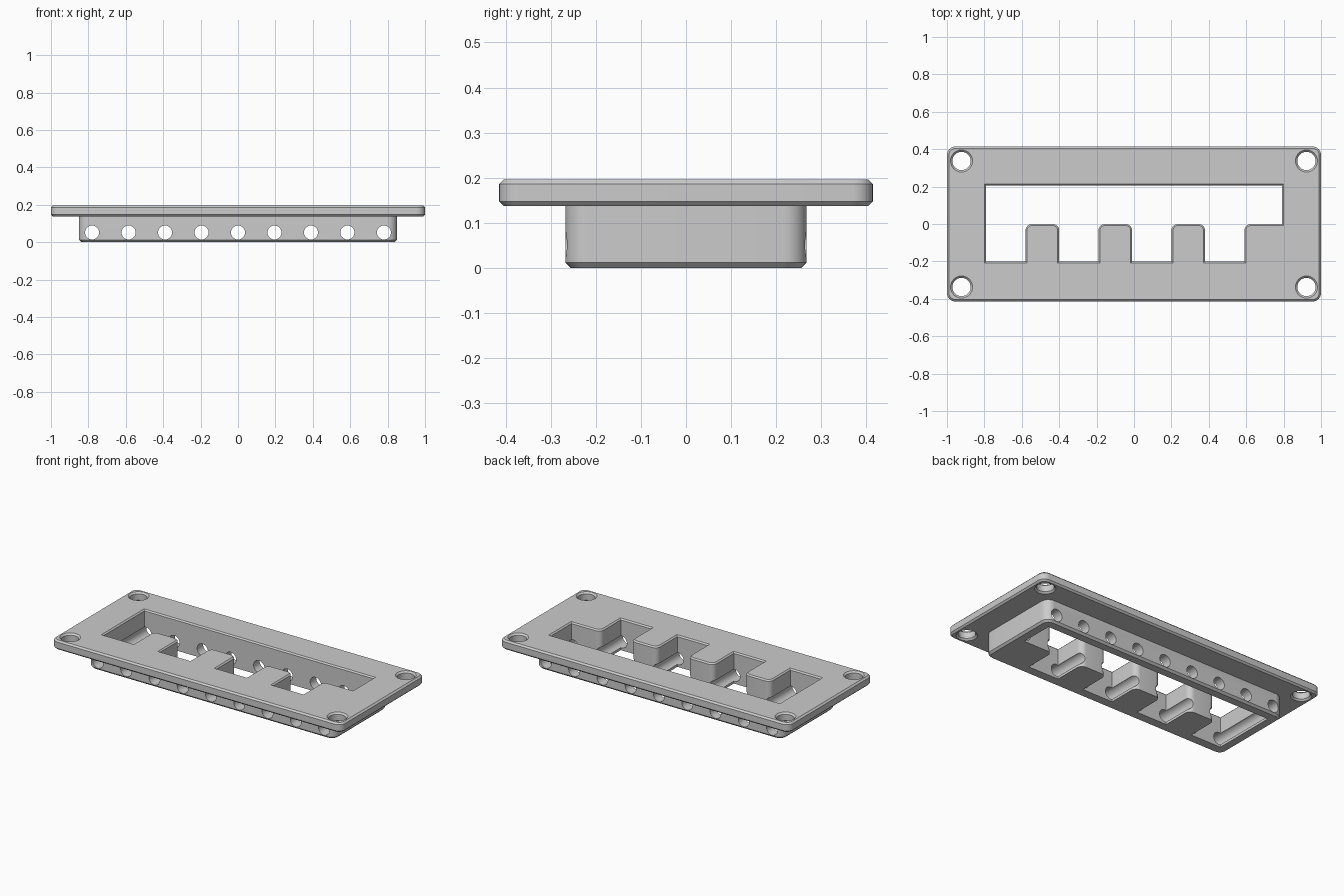
import bpy, bmesh, math
from mathutils import Vector

cube = bpy.data.objects.get("Cube")
if cube:
    bpy.data.objects.remove(cube, do_unlink=True)

gray = bpy.data.materials.new("plain gray")
gray.use_nodes = True
color = (0.6, 0.6, 0.6, 1)
gray.diffuse_color = color
gray.node_tree.nodes["Principled BSDF"].inputs["Base Color"].default_value = color


def fillet(corners, steps=8):
    """Counter-clockwise outline from (x, y, radius) corners at right angles."""
    pts = []
    for i, (x, y, r) in enumerate(corners):
        p = Vector((x, y))
        if r == 0:
            pts.append(p)
            continue
        a = (Vector(corners[i - 1][:2]) - p).normalized() * r
        b = (Vector(corners[(i + 1) % len(corners)][:2]) - p).normalized() * r
        for k in range(steps + 1):
            t = math.pi / 2 * k / steps
            pts.append(p + a * (1 - math.sin(t)) + b * (1 - math.cos(t)))
    return pts


def offset(pts, d):
    """Move every edge of a counter-clockwise outline outward by d."""
    out = []
    for i, p in enumerate(pts):
        e1 = (p - pts[i - 1]).normalized()
        e2 = (pts[(i + 1) % len(pts)] - p).normalized()
        n1, n2 = Vector((e1.y, -e1.x)), Vector((e2.y, -e2.x))
        out.append(p + (n1 + n2) * d / (1 + n1.dot(n2)))
    return out


def loft(name, pts, levels):
    """Stack the outline at (z, offset) levels into a closed solid."""
    bm = bmesh.new()
    rings = [[bm.verts.new((q.x, q.y, z)) for q in offset(pts, d)] for z, d in levels]
    n = len(pts)
    for lo, hi in zip(rings, rings[1:]):
        for i in range(n):
            j = (i + 1) % n
            bm.faces.new((lo[i], lo[j], hi[j], hi[i]))
    bm.faces.new(rings[0][::-1])
    bm.faces.new(rings[-1])
    mesh = bpy.data.meshes.new(name)
    bm.to_mesh(mesh)
    bm.free()
    mesh.materials.append(gray)
    obj = bpy.data.objects.new(name, mesh)
    bpy.context.collection.objects.link(obj)
    return obj


def combine(target, other, operation):
    """Apply a boolean and remove the helper."""
    mod = target.modifiers.new("combine", 'BOOLEAN')
    mod.object, mod.operation, mod.solver = other, operation, 'EXACT'
    deps = bpy.context.evaluated_depsgraph_get()
    mesh = bpy.data.meshes.new_from_object(target.evaluated_get(deps))
    target.modifiers.clear()
    target.data = mesh
    bpy.data.objects.remove(other, do_unlink=True)


def rectangle(hx, hy, r):
    return fillet([(-hx, -hy, r), (hx, -hy, r), (hx, hy, r), (-hx, hy, r)])


def circle(x, y, r, n=32):
    return [Vector((x + r * math.cos(k * math.tau / n), y + r * math.sin(k * math.tau / n)))
            for k in range(n)]


# Flange plate and the box beneath it, both chamfered
TOP, UNDER, CH = 0.196, 0.137, 0.01
frame = loft("mounting_frame", rectangle(1, 0.414, 0.045),
             [(UNDER, -CH), (UNDER + CH, 0), (TOP - CH, 0), (TOP, -CH)])
box = loft("lower_box", rectangle(0.85, 0.267, 0.05), [(0, -0.012), (0.012, 0), (0.16, 0)])
combine(frame, box, 'UNION')

# Comb-shaped window: three free teeth and one joined to the side wall
W, FRONT, BACK, R = 0.79, -0.2, 0.207, 0.035
corners = [(-W, FRONT, 0)]
for left, right in ((-0.58, -0.40), (-0.19, -0.01), (0.20, 0.38)):
    corners += [(left, FRONT, 0), (left, 0, R), (right, 0, R), (right, FRONT, 0)]
corners += [(0.59, FRONT, 0), (0.59, 0, R), (W, 0, 0), (W, BACK, 0), (-W, BACK, 0)]
window = loft("window_cutter", fillet(corners),
              [(-0.1, 0), (TOP - 0.008, 0), (TOP + 0.002, 0.01)])
combine(frame, window, 'DIFFERENCE')

# Corner screw holes, countersunk on both sides
for sx in (-1, 1):
    for sy in (-1, 1):
        hole = loft("screw_cutter", circle(sx * 0.922, sy * 0.337, 0.049),
                    [(UNDER - 0.01, 0.02), (UNDER + CH, 0), (TOP - CH, 0), (TOP + 0.01, 0.02)])
        combine(frame, hole, 'DIFFERENCE')

# Row of nine bores running front to back
for i in range(-4, 5):
    bore = loft("bore_cutter", circle(0, 0, 0.0375), [(-0.5, 0), (0.5, 0)])
    bore.rotation_euler.x = math.pi / 2
    bore.location = (i * 0.195, 0, 0.052)
    bpy.context.view_layer.update()
    combine(frame, bore, 'DIFFERENCE')

bpy.context.view_layer.objects.active = frame
frame.select_set(True)
bpy.ops.object.shade_smooth_by_angle(angle=math.radians(30))
